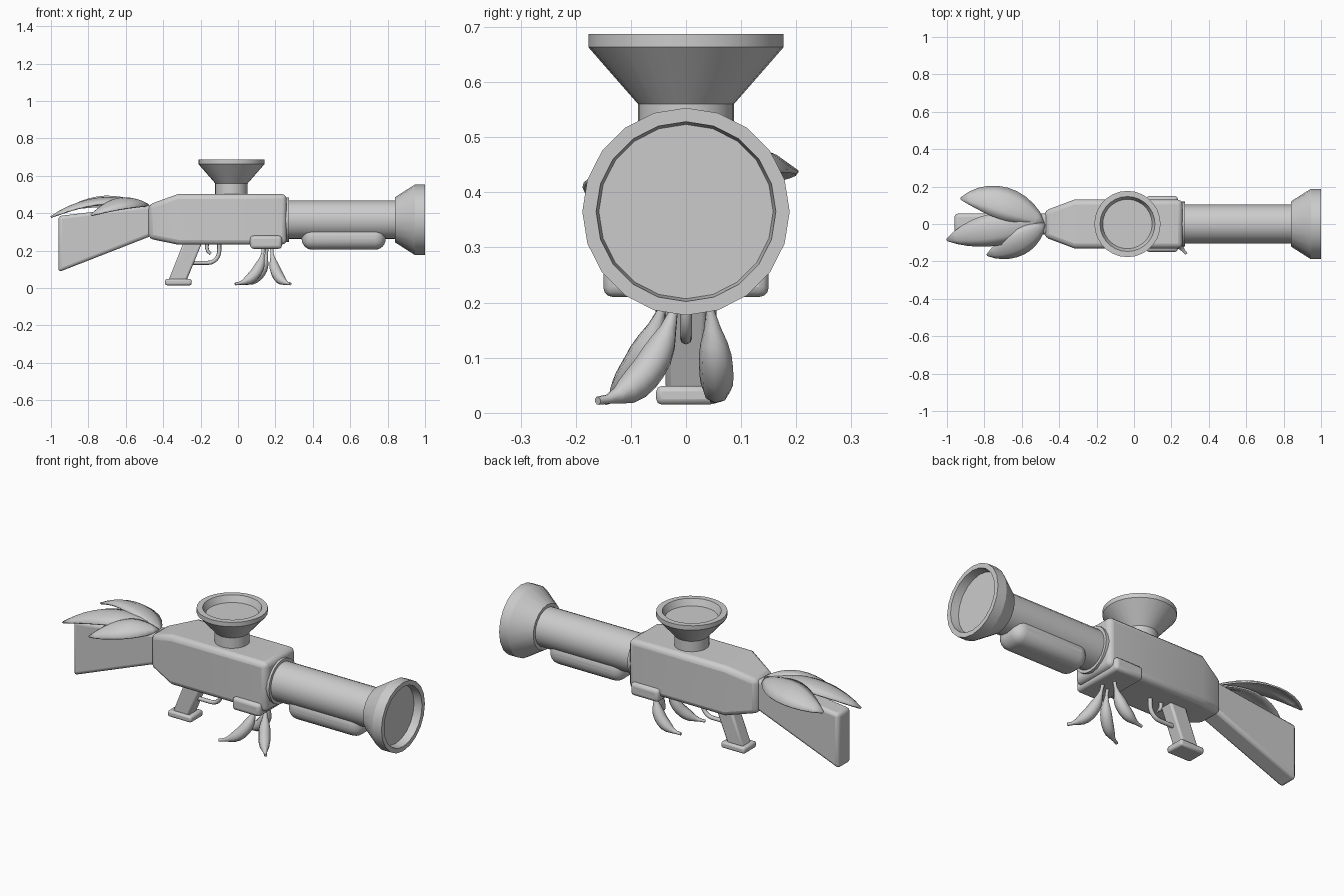
import bpy, math
from mathutils import Vector

if "Cube" in bpy.data.objects:
    bpy.data.objects.remove(bpy.data.objects["Cube"])


def make(name, verts, faces, bevel=0, seg=3, limit=30):
    me = bpy.data.meshes.new(name)
    me.from_pydata(verts, [], faces)
    ob = bpy.data.objects.new(name, me)
    bpy.context.collection.objects.link(ob)
    if bevel:
        m = ob.modifiers.new("bevel", 'BEVEL')
        m.width, m.segments = bevel, seg
        m.limit_method, m.angle_limit = 'ANGLE', math.radians(limit)
    bpy.ops.object.select_all(action='DESELECT')
    ob.select_set(True)
    bpy.context.view_layer.objects.active = ob
    bpy.ops.object.mode_set(mode='EDIT')
    bpy.ops.mesh.select_all(action='SELECT')
    bpy.ops.mesh.normals_make_consistent(inside=False)
    bpy.ops.object.mode_set(mode='OBJECT')
    bpy.ops.object.shade_smooth_by_angle(angle=math.radians(32))
    return ob


def bridge(rings, n):
    return [(i * n + j, i * n + (j + 1) % n, (i + 1) * n + (j + 1) % n, (i + 1) * n + j)
            for i in range(rings - 1) for j in range(n)]


def loft(name, sections, **kw):
    """Rectangular sections along x: (x, z low, z high, half width)."""
    v = []
    for x, lo, hi, w in sections:
        v += [(x, -w, lo), (x, w, lo), (x, w, hi), (x, -w, hi)]
    k = len(v)
    return make(name, v, bridge(len(sections), 4) + [(0, 1, 2, 3), (k - 4, k - 3, k - 2, k - 1)], **kw)


def lathe(name, profile, n, place):
    """Revolve (distance along axis, radius); place maps to world."""
    v = [place(d, r * math.cos(a), r * math.sin(a)) for d, r in profile
         for a in (2 * math.pi * j / n for j in range(n))]
    k = len(v)
    return make(name, v, bridge(len(profile), n) + [tuple(range(n)), tuple(range(k - n, k))])


def tube(name, points, radii, depth):
    cu = bpy.data.curves.new(name, 'CURVE')
    cu.dimensions = '3D'
    cu.bevel_depth, cu.bevel_resolution, cu.use_fill_caps = depth, 2, True
    sp = cu.splines.new('POLY')
    sp.points.add(len(points) - 1)
    for p, co, r in zip(sp.points, points, radii):
        p.co, p.radius = (*co, 1), r
    ob = bpy.data.objects.new(name, cu)
    bpy.context.collection.objects.link(ob)
    return ob


def quad(a, b, c, t):
    return a * (1 - t) ** 2 + b * 2 * t * (1 - t) + c * t * t


# Receiver and stock
loft("receiver", [(-0.48, 0.265, 0.445, 0.07), (-0.32, 0.232, 0.503, 0.13),
                  (0.26, 0.232, 0.503, 0.13)], bevel=0.026)
loft("stock", [(-0.96, 0.085, 0.385, 0.055), (-0.46, 0.28, 0.445, 0.055)], bevel=0.018)

# Barrel, collar and flared muzzle
def along_x(d, a, b):
    return (d, b, 0.365 + a)

lathe("barrel", [(0.24, 0.104), (0.88, 0.104)], 20, along_x)
lathe("barrel_collar", [(0.24, 0.12), (0.272, 0.12)], 20, along_x)
lathe("muzzle", [(0.84, 0.106), (0.84, 0.121), (0.945, 0.188), (1.0, 0.188),
                 (1.0, 0.163), (0.955, 0.158)], 20, along_x)
loft("pump_handle", [(0.34, 0.205, 0.335, 0.085), (0.79, 0.205, 0.335, 0.085)], bevel=0.058, seg=6)

# Funnel on top
lathe("funnel", [(0.48, 0.087), (0.56, 0.087), (0.663, 0.177), (0.687, 0.177),
                 (0.687, 0.147), (0.652, 0.132)], 28, lambda d, a, b: (-0.035 + a, b, d))

# Grip, base, guard and trigger
grip = [(-0.372, 0.04), (-0.275, 0.04), (-0.185, 0.26), (-0.285, 0.26)]
make("grip", [(x, y, z) for y in (-0.037, 0.037) for x, z in grip],
     bridge(2, 4) + [(0, 1, 2, 3), (4, 5, 6, 7)], bevel=0.01, seg=2)
loft("grip_base", [(-0.39, 0.015, 0.049, 0.054), (-0.248, 0.015, 0.049, 0.054)], bevel=0.01, seg=2)
guard = [(-0.24, 0.135)] + [(-0.16 + 0.06 * math.sin(a), 0.2 - 0.065 * math.cos(a))
                            for a in (math.pi * i / 12 for i in range(7))] + [(-0.1, 0.25)]
tube("trigger_guard", [(x, 0, z) for x, z in guard], [1] * len(guard), 0.011)
trig = [(-0.165, 0.24), (-0.167, 0.215), (-0.16, 0.195), (-0.145, 0.182)]
tube("trigger", [(x, 0, z) for x, z in trig], [1, 1, 0.9, 0.7], 0.01)

# Bracket holding three hanging bananas
loft("bracket", [(0.065, 0.21, 0.28, 0.15), (0.235, 0.21, 0.28, 0.15)], bevel=0.018)
bananas = [((0.18, -0.015, 0.215), (0.19, -0.055, 0.03), (0.28, -0.16, 0.022)),
           ((0.135, -0.035, 0.215), (0.125, -0.09, 0.035), (-0.015, -0.145, 0.022)),
           ((0.155, 0.04, 0.215), (0.145, 0.065, 0.03), (-0.005, 0.05, 0.024))]
radii = [0.3, 0.27, 0.5, 0.8, 0.97, 1, 1, 0.95, 0.8, 0.5, 0.28, 0.25]
for i, ctrl in enumerate(bananas):
    a, b, c = map(Vector, ctrl)
    tube(f"banana_{i + 1}", [quad(a, b, c, t / 11) for t in range(12)], radii, 0.031)


# Leaves draped over the stock
def leaf(name, root, mid, tip, width, roll):
    a, b, c = Vector(root), Vector(mid), Vector(tip)
    nu, nv = 10, 4
    v = []
    for i in range(nu + 1):
        t = i / nu
        p = quad(a, b, c, t)
        d = (b - a) * (1 - t) + (c - b) * t
        side = Vector((d.y, -d.x, 0)).normalized()
        w = width * max(math.sin(math.pi * t ** 0.95), 0.02) ** 0.75
        for j in range(nv + 1):
            s = 2 * j / nv - 1
            v.append(p + side * w * s + Vector((0, 0, -(0.025 * s * s + roll * s) * w / width)))
    r = nv + 1
    f = [(i * r + j, i * r + j + 1, (i + 1) * r + j + 1, (i + 1) * r + j)
         for i in range(nu) for j in range(nv)]
    ob = make(name, v, f)
    m = ob.modifiers.new("thickness", 'SOLIDIFY')
    m.thickness, m.offset = 0.008, 0


# side vector points to +y for leaves running toward -x
leaf("leaf_back", (-0.48, 0.0, 0.44), (-0.70, 0.155, 0.54), (-0.925, 0.135, 0.42), 0.085, 0.022)
leaf("leaf_middle", (-0.49, 0.0, 0.445), (-0.76, -0.02, 0.545), (-1.0, -0.085, 0.38), 0.085, -0.006)
leaf("leaf_front", (-0.48, 0.0, 0.445), (-0.61, -0.115, 0.53), (-0.785, -0.165, 0.39), 0.07, -0.022)
